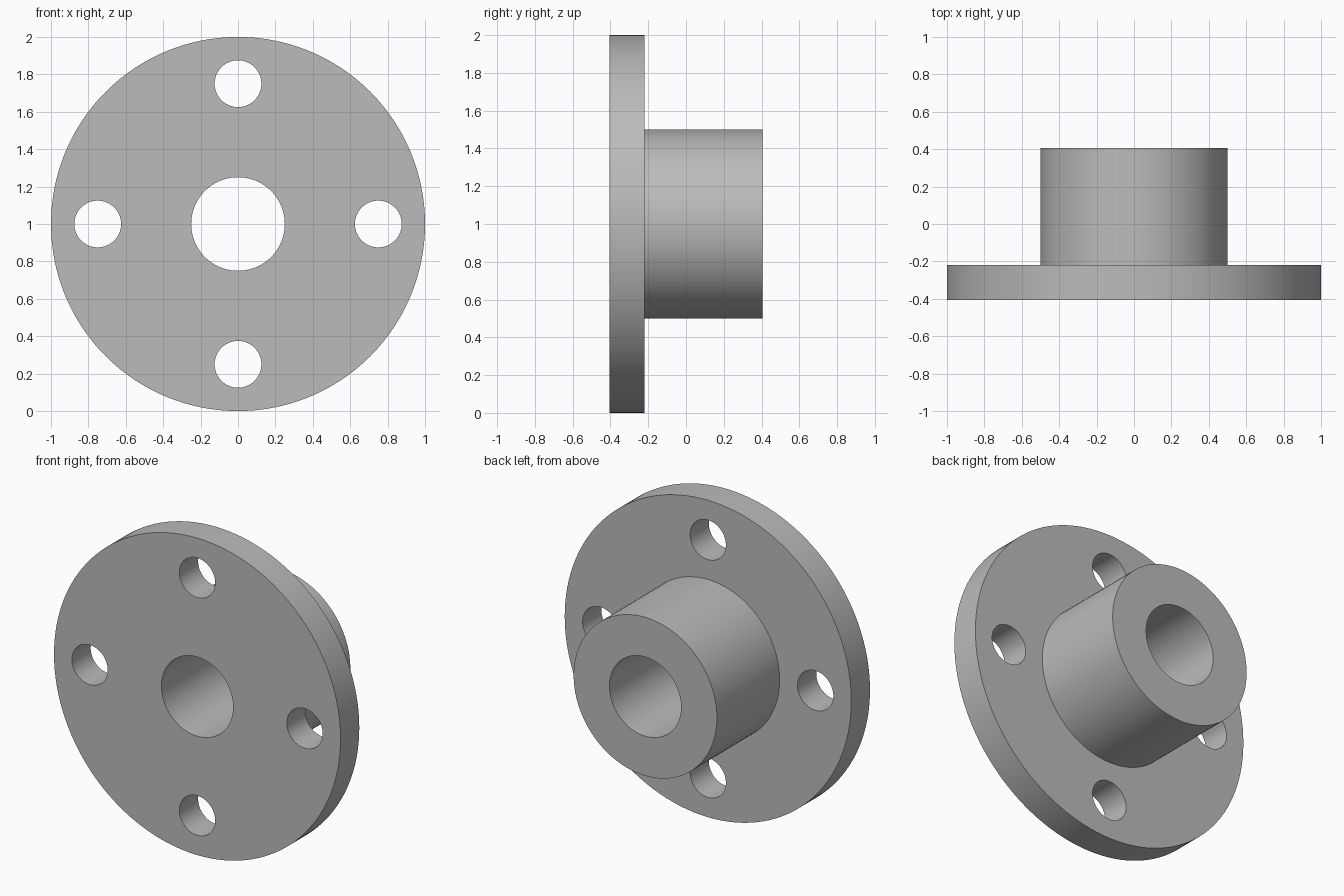
import bpy
import bmesh
from math import pi, radians, sin, cos
from mathutils import Matrix, Vector

default_cube = bpy.data.objects.get("Cube")
if default_cube:
    bpy.data.objects.remove(default_cube, do_unlink=True)

# Dimensions, with the axis of the part along y
CENTRE = Vector((0, 0, 1))
FRONT, STEP, BACK = -0.406, -0.219, 0.406
BORE_R, HUB_R, FLANGE_R = 0.25, 0.5, 1.0
BOLT_R, BOLT_CIRCLE, BOLTS = 0.125, 0.75, 4
SEGMENTS = 128

# Plain grey metal
grey = bpy.data.materials.new("grey metal")
grey.use_nodes = True
colour = (0.5, 0.5, 0.5, 1)
grey.diffuse_color = colour
grey.node_tree.nodes["Principled BSDF"].inputs["Base Color"].default_value = colour


def make_object(name, bm):
    bmesh.ops.recalc_face_normals(bm, faces=bm.faces)
    mesh = bpy.data.meshes.new(name)
    bm.to_mesh(mesh)
    bm.free()
    mesh.materials.append(grey)
    obj = bpy.data.objects.new(name, mesh)
    bpy.context.collection.objects.link(obj)
    return obj


# Flange, hub and bore: one closed profile turned about the y axis
profile = [(BORE_R, FRONT), (FLANGE_R, FRONT), (FLANGE_R, STEP),
           (HUB_R, STEP), (HUB_R, BACK), (BORE_R, BACK)]
bm = bmesh.new()
verts = [bm.verts.new(CENTRE + Vector((r, y, 0))) for r, y in profile]
edges = [bm.edges.new((v, verts[i - 1])) for i, v in enumerate(verts)]
bmesh.ops.spin(bm, geom=verts + edges, cent=CENTRE, axis=(0, 1, 0),
               angle=2 * pi, steps=SEGMENTS, use_merge=True)
bmesh.ops.remove_doubles(bm, verts=bm.verts, dist=0.0001)
flange = make_object("flanged_hub", bm)

# Bolt hole cutters around the flange
bm = bmesh.new()
for i in range(BOLTS):
    a = 2 * pi * i / BOLTS
    spot = CENTRE + Vector((BOLT_CIRCLE * cos(a), (FRONT + STEP) / 2, BOLT_CIRCLE * sin(a)))
    bmesh.ops.create_cone(bm, cap_ends=True, segments=SEGMENTS // 2,
                          radius1=BOLT_R, radius2=BOLT_R, depth=0.4,
                          matrix=Matrix.Translation(spot) @ Matrix.Rotation(pi / 2, 4, "X"))
cutter = make_object("bolt_hole_cutter", bm)
cutter.hide_render = True

# Drill the holes, then drop the cutter
bpy.ops.object.select_all(action="DESELECT")
bpy.context.view_layer.objects.active = flange
flange.select_set(True)
drill = flange.modifiers.new("bolt_holes", "BOOLEAN")
drill.operation = "DIFFERENCE"
drill.solver = "EXACT"
drill.object = cutter
bpy.ops.object.modifier_apply(modifier=drill.name)
bpy.data.objects.remove(cutter, do_unlink=True)

# Smooth round walls with crisp rims
bpy.ops.object.shade_smooth_by_angle(angle=radians(30))
